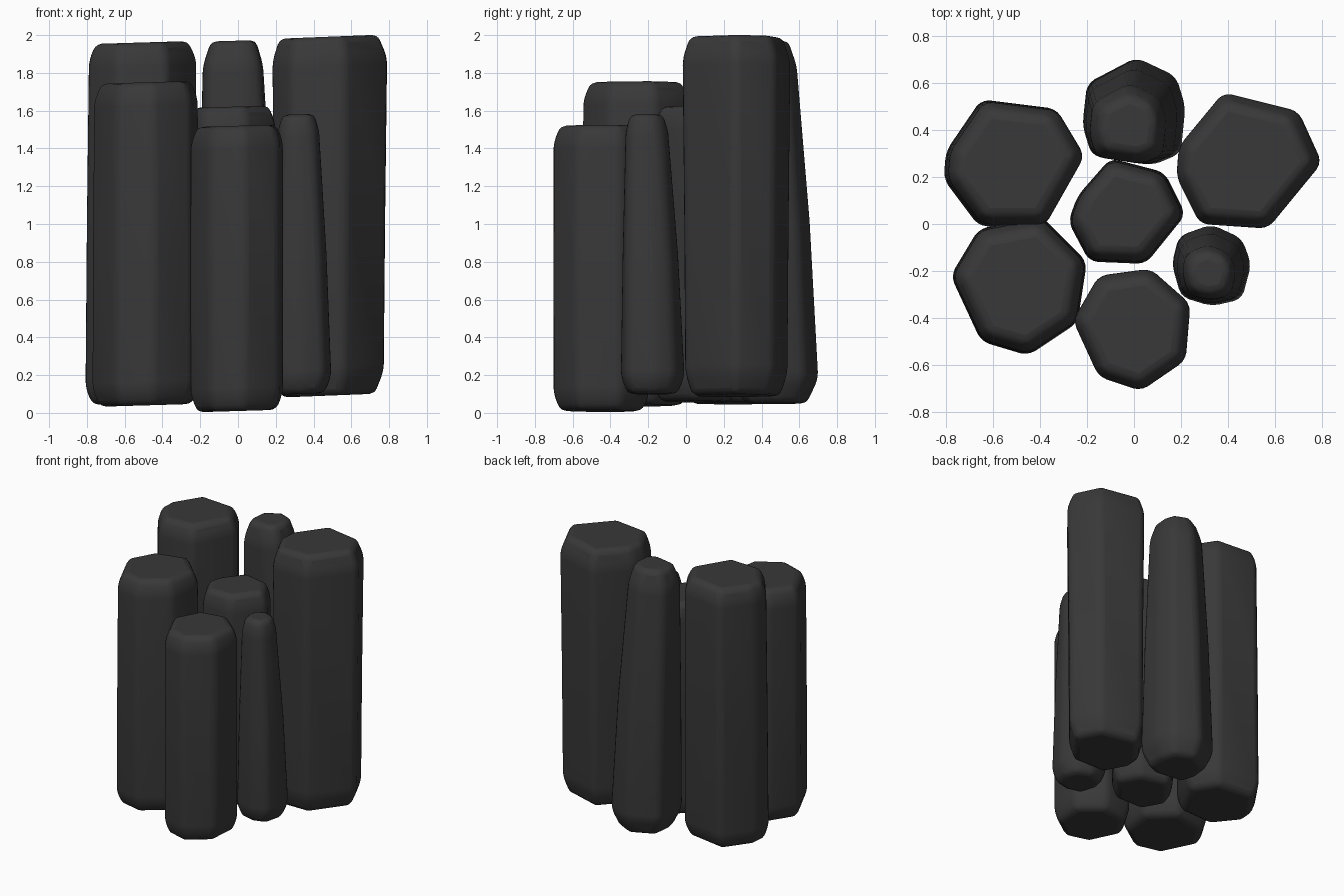
import bpy
import bmesh
from math import radians
from mathutils import Vector

# Remove the default cube
default_cube = bpy.data.objects.get("Cube")
if default_cube:
    bpy.data.objects.remove(default_cube, do_unlink=True)

# Single dark stone colour
STONE = (0.04, 0.04, 0.04, 1.0)
stone = bpy.data.materials.new("dark_stone")
stone.use_nodes = True
stone.diffuse_color = STONE
shader = stone.node_tree.nodes["Principled BSDF"]
shader.inputs["Base Color"].default_value = STONE
shader.inputs["Roughness"].default_value = 0.8


def column(name, outline, bottom, top, foot=1.0, head=1.0, lean=(0, 0),
           rim=0.86, rim_height=0.09, slope=0.03, soft=0.035):
    """Loft a stone column through scaled copies of its plan outline."""
    plan = [Vector(p) for p in outline]
    centre = sum(plan, Vector((0, 0))) / len(plan)
    lean = Vector(lean)
    middle = head * 0.4 + foot * 0.6

    # Each ring: height, scale of the outline, share of the lean
    rings = [
        (bottom, foot * rim, 0),
        (bottom + rim_height, foot, 0),
        ((bottom + top) / 2, middle, 0.4),
        (top - rim_height, head, 1),
        (top, head * rim, 1),
    ]
    bm = bmesh.new()
    loops = []
    for height, scale, share in rings:
        loop = []
        for p in plan:
            offset = (p - centre) * scale
            xy = centre + offset + lean * share
            loop.append(bm.verts.new((xy.x, xy.y, height + slope * offset.x)))
        loops.append(loop)

    # Walls, then the two caps
    count = len(plan)
    for low, high in zip(loops, loops[1:]):
        for i in range(count):
            j = (i + 1) % count
            bm.faces.new((low[i], low[j], high[j], high[i]))
    bm.faces.new(loops[0])
    bm.faces.new(loops[-1])
    bmesh.ops.recalc_face_normals(bm, faces=bm.faces)

    mesh = bpy.data.meshes.new(name)
    bm.to_mesh(mesh)
    bm.free()
    mesh.materials.append(stone)
    obj = bpy.data.objects.new(name, mesh)
    bpy.context.collection.objects.link(obj)

    # Worn, rounded edges
    bevel = obj.modifiers.new("worn_edges", "BEVEL")
    bevel.width = soft
    bevel.segments = 3
    bevel.limit_method = "ANGLE"
    bevel.angle_limit = radians(12)

    bpy.ops.object.select_all(action="DESELECT")
    obj.select_set(True)
    bpy.context.view_layer.objects.active = obj
    bpy.ops.object.shade_smooth_by_angle(angle=radians(50))
    return obj


# Tall columns at the back corners
column("back_right_column",
       [(-.65, .53), (-.33, .49), (-.21, .29), (-.38, -.01),
        (-.66, -.01), (-.81, .19), (-.8, .31)],
       bottom=.05, top=1.96, head=.97, lean=(.01, 0))
column("back_left_column",
       [(.38, .56), (.7, .48), (.8, .26), (.57, -.02),
        (.28, .0), (.18, .2), (.19, .33)],
       bottom=.09, top=1.99, foot=.95, slope=.04, rim_height=.12)

# Medium columns at the centre and front
column("front_right_column",
       [(-.66, -.02), (-.39, .03), (-.2, -.16), (-.24, -.42),
        (-.45, -.56), (-.65, -.5), (-.78, -.22)],
       bottom=.04, top=1.75, head=.97)
column("centre_column",
       [(-.1, .28), (.13, .22), (.22, .04), (.05, -.17),
        (-.19, -.16), (-.28, .01), (-.24, .12)],
       bottom=.06, top=1.62, head=.96)
column("front_column",
       [(-.15, -.22), (.07, -.19), (.24, -.34), (.22, -.58),
        (.03, -.71), (-.15, -.65), (-.26, -.41)],
       bottom=.01, top=1.52)

# Slim tapering columns
column("back_column",
       [(-.2, .6), (.01, .71), (.18, .63), (.22, .5),
        (.2, .3), (.08, .25), (-.18, .29), (-.22, .42)],
       bottom=.05, top=1.97, foot=1.0, head=.74, lean=(-.03, -.05),
       rim=.75, rim_height=.13)
column("side_column",
       [(.19, -.05), (.33, .0), (.46, -.06), (.5, -.17),
        (.46, -.32), (.33, -.35), (.2, -.31), (.16, -.17)],
       bottom=.1, top=1.58, head=.68, lean=(-.01, -.03),
       rim=.78, rim_height=.09)
